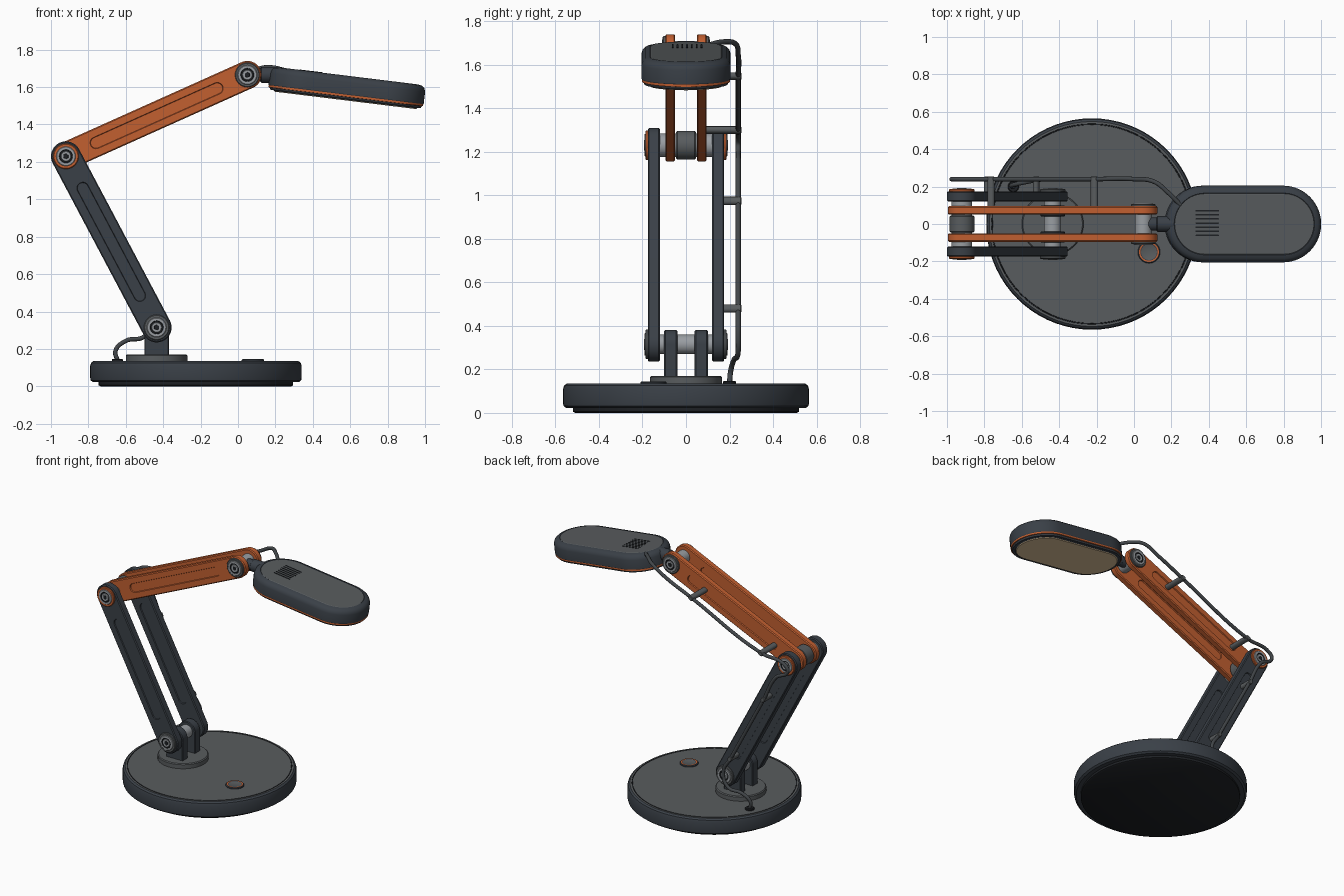
import bpy, bmesh, math
from mathutils import Matrix, Vector

old = bpy.data.objects.get("Cube")
if old:
    bpy.data.objects.remove(old, do_unlink=True)


def material(name, rgb):
    m = bpy.data.materials.new(name)
    m.use_nodes = True
    m.diffuse_color = (*rgb, 1)
    node = next(n for n in m.node_tree.nodes if n.type == 'BSDF_PRINCIPLED')
    node.inputs["Base Color"].default_value = (*rgb, 1)
    return m


CHARCOAL = material("charcoal", (0.042, 0.051, 0.063))
PANEL = material("panel grey", (0.098, 0.107, 0.112))
ORANGE = material("burnt orange", (0.54, 0.115, 0.03))
STEEL = material("steel", (0.32, 0.34, 0.36))
RUBBER = material("black rubber", (0.013, 0.015, 0.018))
CABLE = material("cable grey", (0.055, 0.062, 0.068))
LENS = material("warm diffuser", (0.70, 0.52, 0.31))


def frame(origin, x_axis, z_axis):
    """Matrix whose local x and z follow the given directions."""
    x, z = Vector(x_axis).normalized(), Vector(z_axis).normalized()
    rot = Matrix((x, z.cross(x), z)).transposed().to_4x4()
    return Matrix.Translation(origin) @ rot


def loft(name, rings, matrix, mats, bands=None, n=20, flat=False):
    """Stack of stadium rings (radius, half length, height), capped at both ends.
    bands gives the material index of: bottom cap, each band, top cap."""
    bm = bmesh.new()
    bands = bands or [0] * (len(rings) + 1)
    loops = []
    for r, half, h in rings:
        loop = []
        for side in (1, -1):
            for i in range(n + 1):
                a = math.pi * (i / n - 0.5)
                dx = 0 if flat and side < 0 else r * math.cos(a)
                loop.append(bm.verts.new((side * (half + dx), side * r * math.sin(a), h)))
        loops.append(loop)
    bm.faces.new(loops[0][::-1]).material_index = bands[0]
    for low, high, band in zip(loops, loops[1:], bands[1:]):
        for i in range(len(low)):
            j = (i + 1) % len(low)
            bm.faces.new((low[i], low[j], high[j], high[i])).material_index = band
    bm.faces.new(loops[-1]).material_index = bands[-1]
    bmesh.ops.remove_doubles(bm, verts=bm.verts, dist=1e-5)
    bmesh.ops.recalc_face_normals(bm, faces=bm.faces)
    for f in bm.faces:
        f.smooth = True
    for e in bm.edges:
        e.smooth = e.calc_face_angle(0) < math.radians(32)
    mesh = bpy.data.meshes.new(name)
    bm.to_mesh(mesh)
    bm.free()
    for m in mats:
        mesh.materials.append(m)
    ob = bpy.data.objects.new(name, mesh)
    ob.matrix_world = matrix
    bpy.context.collection.objects.link(ob)
    return ob


def disc(name, r, z0, z1, matrix, mat, bevel=0.004, n=20):
    return loft(name, [(r, 0, z0), (r, 0, z1 - bevel), (r - bevel, 0, z1)], matrix, [mat], n=n)


def upright(x, y, z=0):
    return Matrix.Translation((x, y, z))


def across(p, side=1):
    """Frame at a pivot with local z pointing sideways out of the arms."""
    return frame((p[0], 0, p[1]), (1, 0, 0), (0, side, 0))


SHOULDER, ELBOW, WRIST = (-0.435, 0.315), (-0.92, 1.23), (0.05, 1.665)

# Weighted base
loft("base", [(0.51, 0, 0), (0.52, 0, 0.006), (0.52, 0, 0.022), (0.55, 0, 0.022), (0.563, 0, 0.032),
              (0.565, 0, 0.045), (0.565, 0, 0.11), (0.56, 0, 0.126), (0.548, 0, 0.135),
              (0.537, 0, 0.135), (0.536, 0, 0.132), (0.531, 0, 0.132), (0.53, 0, 0.135)],
     upright(-0.225, 0), [CHARCOAL, PANEL, RUBBER],
     [2, 2, 2, 0, 0, 0, 0, 0, 0, 1, 2, 2, 2, 1], n=36)
disc("turntable", 0.165, 0.13, 0.17, upright(SHOULDER[0], 0), PANEL, 0.006, 28)

# Touch button with orange ring
loft("power_button", [(0.06, 0, 0.13), (0.06, 0, 0.14), (0.056, 0, 0.145), (0.053, 0, 0.145),
                      (0.046, 0, 0.145), (0.042, 0, 0.143)],
     upright(0.08, -0.15), [CHARCOAL, ORANGE, PANEL], [0, 0, 0, 0, 1, 0, 2])
disc("cable_grommet", 0.03, 0.13, 0.147, upright(-0.645, 0.2), RUBBER)


def arm(name, a, b, y0, y1, r, slot_half, mat):
    """Flat link with rounded ends and a recessed slot on both faces."""
    axis = Vector((b[0] - a[0], 0, b[1] - a[1]))
    half = axis.length / 2
    mid = ((a[0] + b[0]) / 2, (y0 + y1) / 2, (a[1] + b[1]) / 2)
    t, c, d = (y1 - y0) / 2, 0.006, 0.007
    lower = [(0.029, slot_half, d - t), (0.032, slot_half, -t), (r - c, half, -t), (r, half, c - t)]
    upper = [(rad, hl, -h) for rad, hl, h in reversed(lower)]
    loft(name, lower + upper, frame(mid, axis, (0, 1, 0)), [mat])


def joint_cap(name, p, side, y, r, ring_mat):
    """Washer, steel disc, groove and hex bolt on the outside of a pivot."""
    m = across(p, side)
    disc(name + "_washer", r, y - 0.005, y + 0.012, m, ring_mat)
    loft(name + "_disc", [(0.052, 0, y), (0.052, 0, y + 0.013), (0.049, 0, y + 0.016),
                          (0.036, 0, y + 0.016), (0.034, 0, y + 0.013), (0.027, 0, y + 0.013),
                          (0.025, 0, y + 0.017)],
         m, [STEEL, RUBBER], [0, 0, 0, 0, 1, 1, 0, 0])
    disc(name + "_socket", 0.015, y + 0.01, y + 0.018, m, RUBBER, 0.001, 3)


for side, word in ((1, "back"), (-1, "front")):
    # Bracket cheeks on the turntable
    loft(word + "_bracket", [(0.061, 0.0725, -0.03), (0.066, 0.0725, -0.025),
                             (0.066, 0.0725, 0.025), (0.061, 0.0725, 0.03)],
         frame((SHOULDER[0], side * 0.07, SHOULDER[1] - 0.0725), (0, 0, 1), (0, 1, 0)),
         [CHARCOAL], flat=True)
    # Links
    ys = sorted((side * 0.12, side * 0.175))
    arm(word + "_lower_arm", SHOULDER, ELBOW, *ys, 0.08, 0.325, CHARCOAL)
    ys = sorted((side * 0.05, side * 0.095))
    arm(word + "_upper_arm", ELBOW, WRIST, *ys, 0.075, 0.355, ORANGE)
    # Pivot hardware
    joint_cap(word + "_shoulder", SHOULDER, side, 0.175, 0.068, PANEL)
    joint_cap(word + "_elbow", ELBOW, side, 0.175, 0.068, ORANGE)
    joint_cap(word + "_wrist", WRIST, side, 0.095, 0.066, PANEL)

# Shafts and spacers between the links
disc("shoulder_shaft", 0.045, -0.13, 0.13, across(SHOULDER), STEEL)
disc("elbow_shaft", 0.055, -0.13, 0.13, across(ELBOW), STEEL)
loft("elbow_spacer", [(0.06, 0, -0.045), (0.066, 0, -0.039), (0.066, 0, 0.039), (0.06, 0, 0.045)],
     across(ELBOW), [PANEL])
disc("wrist_shaft", 0.045, -0.06, 0.06, across(WRIST), STEEL)

# Lamp head, measured down from its top panel
TILT = math.radians(7)
head = frame((0.59, 0, 1.66), (math.cos(TILT), 0, -math.sin(TILT)), (math.sin(TILT), 0, math.cos(TILT)))
S = 0.213
loft("lamp_head", [(0.168, S, -0.132), (0.172, S, -0.128), (0.178, S, -0.124), (0.192, S, -0.124),
                   (0.197, S, -0.113), (0.203, S, -0.112), (0.203, S, -0.101), (0.205, S, -0.098),
                   (0.205, S, -0.035), (0.199, S, -0.017), (0.185, S, -0.005), (0.165, S, 0),
                   (0.162, S, -0.002), (0.159, S, 0)],
     head, [CHARCOAL, ORANGE, LENS, PANEL], [2, 2, 0, 0, 0, 1, 1, 0, 0, 0, 0, 0, 0, 3, 3], n=28)
for i in range(7):
    loft(f"vent_slit_{i + 1}", [(0.004, 0.06, -0.002), (0.004, 0.06, 0.002)],
         head @ upright(-0.2, 0.005 + (i - 3) * 0.022), [RUBBER], n=4)

# Neck from the wrist shaft into the head
neck_dir = (0.99, 0, 0)
loft("neck", [(0.036, 0, 0), (0.036, 0, 0.07), (0.042, 0, 0.075), (0.042, 0, 0.16)],
     frame((WRIST[0], 0, WRIST[1]), (0, 1, 0), neck_dir), [CHARCOAL])


def along(a, b, t, y):
    return (a[0] + (b[0] - a[0]) * t, y, a[1] + (b[1] - a[1]) * t)


# Cable running along the back of the links
CY = 0.24
path = [(-0.645, 0.2, 0.14), (-0.655, 0.205, 0.19), (-0.6, 0.22, 0.243), (-0.5, 0.238, 0.268),
        along(SHOULDER, ELBOW, 0.06, CY), along(SHOULDER, ELBOW, 0.18, CY),
        along(SHOULDER, ELBOW, 0.72, CY), along(SHOULDER, ELBOW, 0.92, CY),
        (-0.975, CY, 1.225), (-0.95, CY, 1.265), along(ELBOW, WRIST, 0.16, CY),
        along(ELBOW, WRIST, 0.73, CY), along(ELBOW, WRIST, 0.95, CY),
        (0.11, 0.225, 1.698), (0.18, 0.17, 1.705), (0.25, 0.1, 1.69)]
curve = bpy.data.curves.new("cable", 'CURVE')
curve.dimensions = '3D'
curve.bevel_depth = 0.012
curve.bevel_resolution = 3
curve.resolution_u = 8
curve.use_fill_caps = True
spline = curve.splines.new('BEZIER')
spline.bezier_points.add(len(path) - 1)
for point, co in zip(spline.bezier_points, path):
    point.co = co
    point.handle_left_type = point.handle_right_type = 'AUTO'
curve.materials.append(CABLE)
bpy.context.collection.objects.link(bpy.data.objects.new("cable", curve))

# Clips holding the cable
clips = [(SHOULDER, ELBOW, 0.18, 0.16), (SHOULDER, ELBOW, 0.72, 0.16),
         (ELBOW, WRIST, 0.16, 0.085), (ELBOW, WRIST, 0.73, 0.085)]
for i, (a, b, t, y) in enumerate(clips):
    axis = (b[0] - a[0], 0, b[1] - a[1])
    loft(f"cable_clip_{i + 1}", [(0.016, 0.004, 0), (0.016, 0.004, 0.25 - y), (0.012, 0.004, 0.255 - y)],
         frame(along(a, b, t, y), axis, (0, 1, 0)), [PANEL], n=8)
